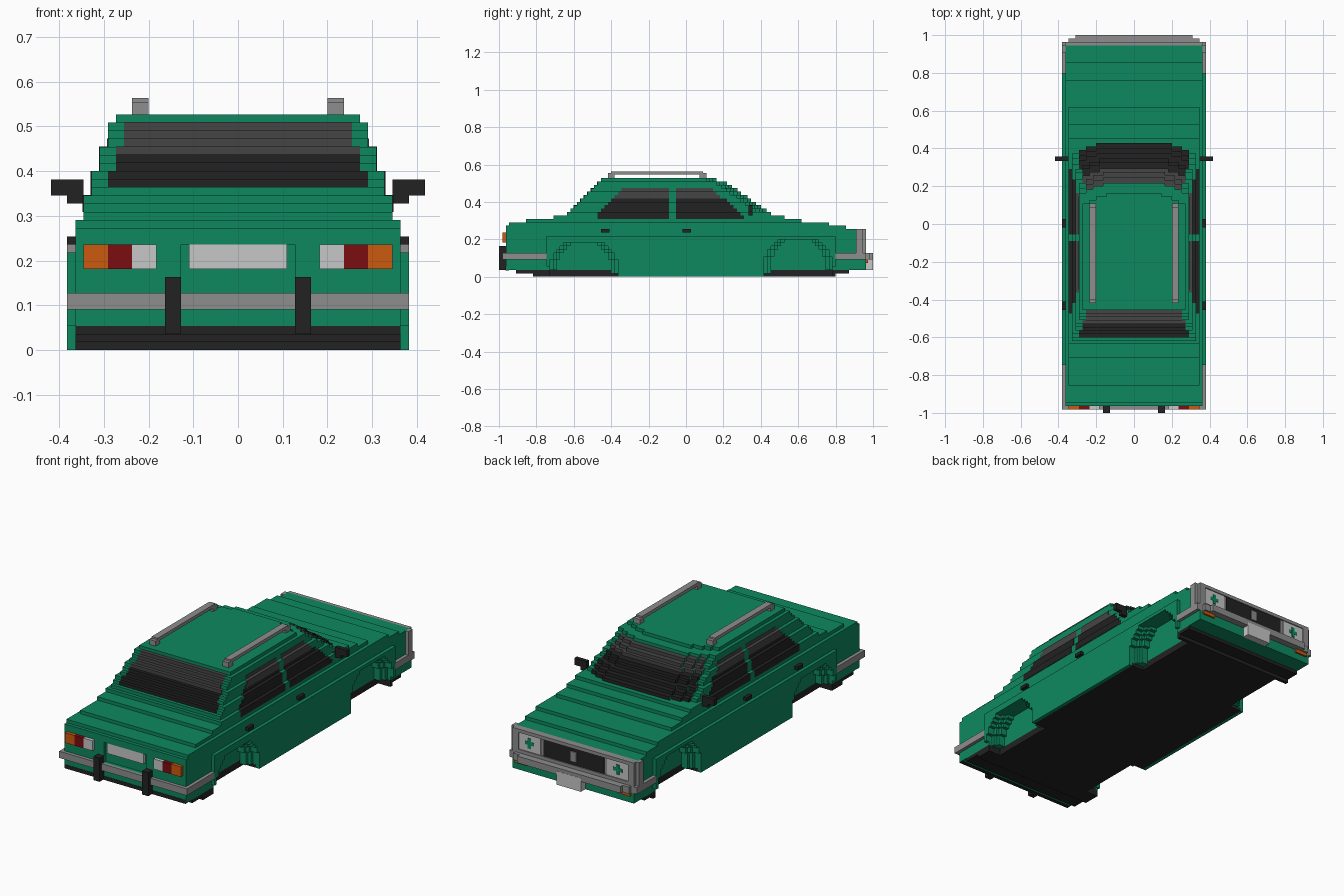
import bpy
import bmesh
from mathutils import Matrix, Vector

default_cube = bpy.data.objects.get("Cube")
if default_cube:
    bpy.data.objects.remove(default_cube, do_unlink=True)

UNIT = 2 / 110  # edge of one building block


def make_material(name, red, green, blue):
    material = bpy.data.materials.new(name)
    material.use_nodes = True
    colour = (red, green, blue, 1)
    material.diffuse_color = colour
    material.node_tree.nodes["Principled BSDF"].inputs["Base Color"].default_value = colour
    return material


paint = make_material("green paint", 0.004, 0.25, 0.115)
black = make_material("black trim", 0.016, 0.016, 0.016)
tint = make_material("grey glass", 0.06, 0.06, 0.06)
chrome = make_material("grey metal", 0.27, 0.27, 0.27)
white = make_material("white lens", 0.57, 0.57, 0.57)
orange = make_material("orange lens", 0.6, 0.1, 0.005)
red = make_material("red lens", 0.2, 0.004, 0.005)


class Part:
    """A flat-shaded object made of boxes measured in blocks."""

    def __init__(self, name, material):
        self.name, self.material, self.mesh = name, material, bmesh.new()

    def box(self, x, y, z):
        low, high = Vector((x[0], y[0], z[0])), Vector((x[1], y[1], z[1]))
        if min(high - low) <= 0:
            return
        place = Matrix.Translation((low + high) / 2 * UNIT)
        size = Matrix.Diagonal(((high - low) * UNIT).to_4d())
        bmesh.ops.create_cube(self.mesh, size=1, matrix=place @ size)

    def wide(self, half, y, z):
        self.box((-half, half), y, z)

    def pair(self, x, y, z):
        self.box(x, y, z)
        self.box((-x[1], -x[0]), y, z)

    def finish(self):
        data = bpy.data.meshes.new(self.name)
        self.mesh.to_mesh(data)
        self.mesh.free()
        data.materials.append(self.material)
        bpy.context.collection.objects.link(bpy.data.objects.new(self.name, data))


def single(name, material, method, *extent):
    part = Part(name, material)
    getattr(part, method)(*extent)
    part.finish()


TAIL, NOSE, WELL = -53, 52, 16
REAR_AXLE, FRONT_AXLE = -30, 33
ARCH = [10, 10, 10, 10, 10, 9, 9, 8, 7, 6]


def arch(level):
    return ARCH[max(level, 0)] if level < len(ARCH) else 0


# Lower body: a core between the wheel wells and stepped skins around the arches
body = Part("lower_body", paint)
body.wide(WELL, (TAIL + 1, NOSE), (2, 12))
for z in range(1, 12):
    rear, front = arch(z), arch(z - 1)
    for inner, outer, shrink in ((WELL, 18, 2), (18, 19, 1), (19, 20, 0)):
        r, f = max(rear - shrink, 0), max(front - shrink, 0)
        if z > 1:
            body.pair((inner, outer), (TAIL, REAR_AXLE - r), (z, z + 1))
            body.pair((inner, outer), (FRONT_AXLE + f, NOSE), (z, z + 1))
        body.pair((inner, outer), (REAR_AXLE + r, FRONT_AXLE - f), (z, z + 1))
    # Wider door panels and wheel arch lips
    lip = (20, 21)
    body.pair(lip, (REAR_AXLE + rear, FRONT_AXLE - front), (z, z + 1))
    if z > 2:
        body.pair(lip, (REAR_AXLE - 11, REAR_AXLE - rear), (z, z + 1))
        body.pair(lip, (FRONT_AXLE + front, FRONT_AXLE + 11), (z, z + 1))
body.pair((20, 21), (REAR_AXLE + 10, FRONT_AXLE - 10), (0, 1))
# Tail panel around the plate recess, and the front valance
body.pair((7, WELL), (TAIL, TAIL + 1), (3, 12))
body.wide(7, (TAIL, TAIL + 1), (3, 7))
body.wide(20, (NOSE, NOSE + 1), (2, 5))
body.finish()

# Shoulders, bonnet and boot lid as shrinking layers
decks = Part("bonnet_and_boot", paint)
deck_layers = [(20, -52, 52), (20, TAIL, 52), (20, TAIL, 47), (20, -52, 42),
               (19, -47, 34), (19, -39, 29), (19, -35, 25)]
for z, (half, back, front) in enumerate(deck_layers, 12):
    decks.wide(half, (back, front), (z, z + 1))
decks.pair((7, 20), (TAIL, -52), (12, 13))
decks.finish()

# Cabin layers, with a bowed windscreen and flush stepped glass
cabin = Part("cabin", paint)
windows = {black: Part("lower_glass", black), tint: Part("upper_glass", tint)}
FRONTS = [23.5, 22, 20.5, 19, 18, 16, 15, 13.5, 12, 9]
EDGE = 0.1


def cabin_half(z):
    return 19 if z < 19 else 18 if z < 22 else 17 if z < 25 else 16 if z < 28 else 15


for z, front in enumerate(FRONTS, 19):
    half = cabin_half(z)
    back = -34 if z == 19 else z - 53
    glass = windows[black if z < 24 else tint]
    layer, pane = (z, z + 1), (z + EDGE / 2, z + 1 + EDGE / 2)
    for step, inset in enumerate((7, 4, 2, 0)):
        cabin.wide(half - inset, (back, front - step), layer)
        if inset and z < 27:
            glass.wide(half - inset, (front - step - 4, front - step + EDGE), pane)
    if 20 <= z < 28:
        glass.wide(half - 2, (back - EDGE, back + 2), pane)
cabin.finish()

# Side windows, narrowing towards the roof
for z in range(17, 26):
    half = cabin_half(z)
    glass = windows[black if z < 23 else tint]
    rise = z - 17
    side, pane = (half - 1.5, half + EDGE), (z, z + 1 + EDGE / 2)
    glass.pair(side, (round(-26 + max(rise - 1, 0)), -5), pane)
    glass.pair(side, (-3, round(17 - rise * 1.1)), pane)
for glass in windows.values():
    glass.finish()

# Underside, with stepped valances at both ends
floor = Part("underside", black)
floor.wide(WELL, (-45, 44), (0, 1))
floor.wide(WELL, (-50, 48), (1, 2))
floor.wide(20, (REAR_AXLE + 10, FRONT_AXLE - 10), (0, 1))
for y_low, y_high, z in ((-45, -40, 0), (-50, -40, 1), (43, 44, 0), (43, 48, 1)):
    floor.pair((WELL, 20), (y_low, y_high), (z, z + 1))
floor.wide(20 - EDGE, (TAIL - EDGE, TAIL + 1), (2 - EDGE, 3))
floor.finish()

# Bumpers wrapping round the corners
rear_bumper = Part("rear_bumper", chrome)
rear_bumper.wide(20, (TAIL - 1, TAIL), (5, 7))
rear_bumper.pair((20, 21), (TAIL - 1, REAR_AXLE - 11), (5, 7))
rear_bumper.finish()
front_bumper = Part("front_bumper", chrome)
for half, reach in ((17, 55), (19, 54), (21, 53)):
    front_bumper.wide(half, (NOSE, reach), (5, 7))
front_bumper.pair((20, 21), (FRONT_AXLE + 11, NOSE), (5, 7))
front_bumper.finish()
single("bumper_guards", black, "pair", (7, 9), (TAIL - 2, TAIL), (2, 9))

# Tail lamps and rear plate
for name, material, x in (("reversing_lamps", white, (10, 13)),
                          ("brake_lamps", red, (13, 16)),
                          ("rear_indicators", orange, (16, 19))):
    single(name, material, "pair", x, (TAIL - 1, TAIL), (10, 13))
single("rear_plate", white, "wide", 6, (TAIL, TAIL + 1), (10, 13))

# Nose: metal surround, grille, headlamps and their painted crosses
surround = Part("grille_surround", chrome)
surround.wide(20, (NOSE - 1, NOSE + 0.5), (7, 14))
surround.pair((20, 21), (NOSE - 2, NOSE), (7, 14))
surround.wide(20, (NOSE, NOSE + 1), (13, 14))
surround.wide(20, (NOSE, NOSE + 1), (7, 8))
surround.pair((18, 20), (NOSE, NOSE + 1), (8, 13))
surround.wide(1, (NOSE, NOSE + 1), (9, 12))
surround.finish()
FACE = (NOSE, NOSE + 0.7)
single("grille", black, "wide", 10, FACE, (8, 13))
single("headlamps", white, "pair", (11, 18), FACE, (8, 13))
crosses = Part("headlamp_crosses", paint)
crosses.pair((13, 16), (NOSE, NOSE + 0.8), (10, 11))
crosses.pair((14, 15), (NOSE, NOSE + 0.9), (9, 12))
crosses.finish()
single("front_indicators", orange, "pair", (15, 19), (NOSE, NOSE + 1.5), (4, 5))
single("front_plate", white, "wide", 4, (NOSE + 1, NOSE + 3 + EDGE / 2), (2, 6))

# Roof rails, mirrors and door handles
rails = Part("roof_rails", chrome)
rails.pair((11, 13), (-22, 5), (30, 31))
for y in (-23, 4):
    rails.pair((11, 13), (y, y + 2), (29, 30.5))
rails.finish()
mirrors = Part("door_mirrors", black)
mirrors.pair((19, 23), (18.4, 19.6), (19, 21))
mirrors.pair((18, 21), (18.4, 19.6), (18, 19))
mirrors.finish()
handles = Part("door_handles", black)
for y in (-25, -1):
    handles.pair((20, 21), (y, y + 2.5), (13, 14))
handles.finish()
